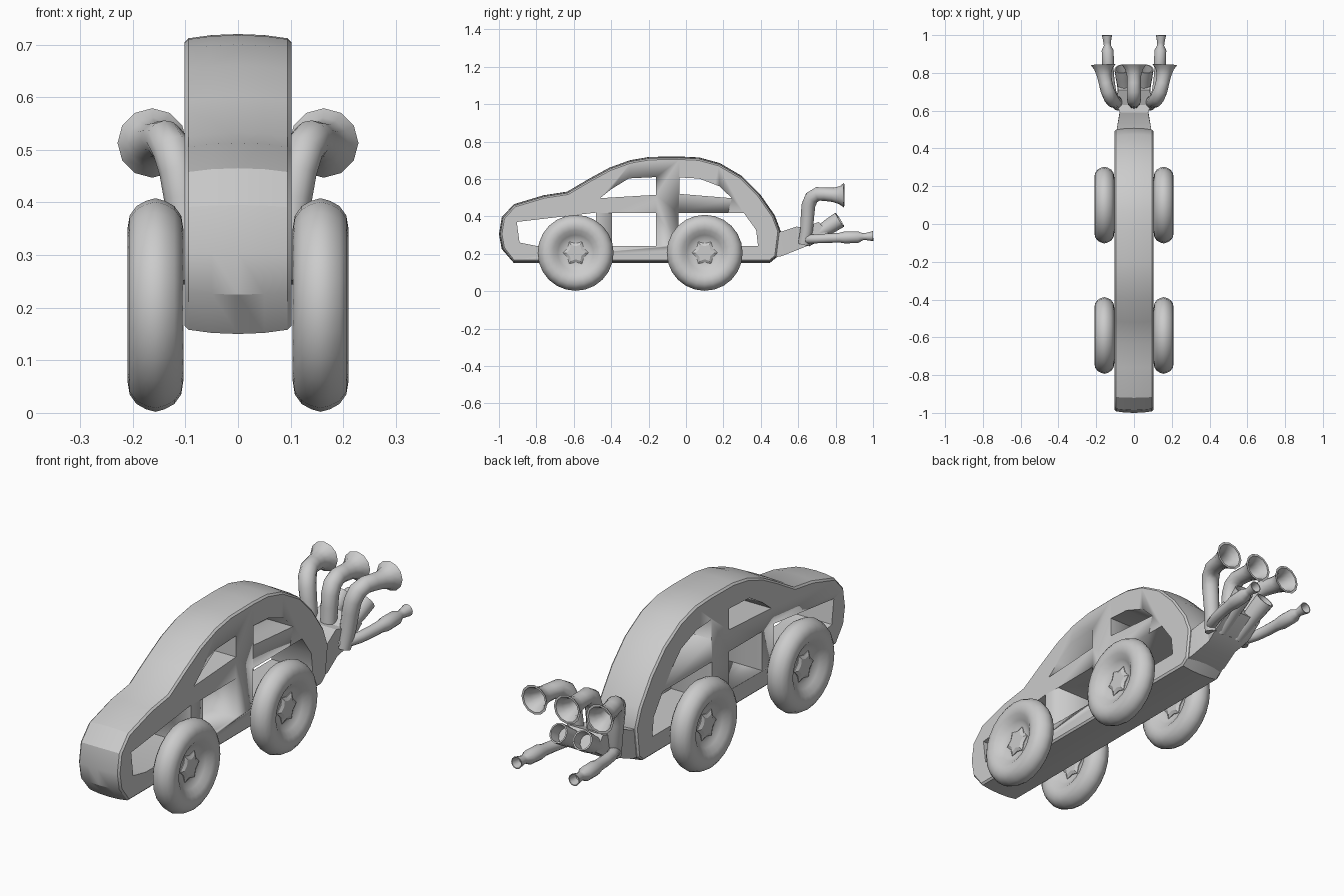
import bpy, bmesh, math
from mathutils import Vector

if "Cube" in bpy.data.objects:
    bpy.data.objects.remove(bpy.data.objects["Cube"])


def finish(bm, name, angle=35):
    bmesh.ops.recalc_face_normals(bm, faces=bm.faces)
    me = bpy.data.meshes.new(name)
    bm.to_mesh(me)
    bm.free()
    ob = bpy.data.objects.new(name, me)
    bpy.context.collection.objects.link(ob)
    bpy.ops.object.select_all(action='DESELECT')
    bpy.context.view_layer.objects.active = ob
    ob.select_set(True)
    bpy.ops.object.shade_smooth_by_angle(angle=math.radians(angle))
    return ob


def skin(bm, rings):
    """Bridge equal-length rings of points and cap both ends."""
    vs = [[bm.verts.new(p) for p in r] for r in rings]
    n = len(vs[0])
    for a, b in zip(vs, vs[1:]):
        for i in range(n):
            bm.faces.new((a[i], a[(i + 1) % n], b[(i + 1) % n], b[i]))
    bm.faces.new(vs[0])
    bm.faces.new(vs[-1])


def inset(pts, d):
    """Move a side profile inwards by d."""
    out = []
    for i, p in enumerate(pts):
        q, r = Vector(pts[i - 1]), Vector(pts[(i + 1) % len(pts)])
        t = (r - q).normalized()
        out.append((p[0] - t.y * d, p[1] + t.x * d))
    return out


def tube(name, path, radii, sides=12, cup=2):
    """Pipe along a path; the last `cup` sections are hollowed out."""
    pts = [Vector(p) for p in path]
    n = len(pts)
    rings, frames = [], []
    for i, p in enumerate(pts):
        t = (pts[min(i + 1, n - 1)] - pts[max(i - 1, 0)]).normalized()
        u = Vector((1, 0, 0))
        u = (u - t * u.dot(t)).normalized()
        frames.append((p, u, t.cross(u), radii[i]))
    inner = [(p, u, v, r * 0.85) for p, u, v, r in frames[::-1][:cup + 1]]
    for p, u, v, r in frames + inner:
        rings.append([p + (u * math.cos(a) + v * math.sin(a)) * r
                      for a in (2 * math.pi * k / sides for k in range(sides))])
    bm = bmesh.new()
    skin(bm, rings)
    return finish(bm, name, 40)


# Body: side profile, counter-clockwise in (y, z), slightly crowned in width
profile = [(-1, .305), (-.985, .225), (-.92, .15), (.447, .15), (.49, .185),
           (.507, .32), (.475, .405), (.395, .52), (.3, .615), (.18, .685),
           (.07, .715), (-.035, .72), (-.195, .718), (-.30, .70),
           (-.41, .66), (-.52, .60), (-.635, .532), (-.76, .513),
           (-.92, .465), (-.985, .395)]
bm = bmesh.new()
skin(bm, [[(x, y, z) for y, z in inset(profile, d)] for x, d in
          [(-.102, .016), (-.094, .008), (-.05, .002), (0, 0),
           (.05, .002), (.094, .008), (.102, .016)]])
body = finish(bm, "body", 30)

# Window openings cut right through the body
windows = [
    [(-.46, .497), (-.40, .545), (-.305, .603), (-.16, .61), (-.16, .515)],
    [(-.035, .52), (-.035, .608), (.07, .602), (.18, .56), (.245, .497)],
    [(-.395, .417), (-.16, .417), (-.16, .242), (-.395, .242)],
    [(-.905, .37), (-.48, .42), (-.48, .242), (-.80, .242), (-.89, .26)],
    [(-.04, .417), (.31, .417), (.375, .327), (.385, .242), (-.04, .242)]]
bm = bmesh.new()
for w in windows:
    skin(bm, [[(x, y, z) for y, z in w] for x in (-.2, .2)])
cutter = finish(bm, "window_cutter")
cutter.hide_render = True
mod = body.modifiers.new("windows", 'BOOLEAN')
mod.operation, mod.solver, mod.object = 'DIFFERENCE', 'EXACT', cutter
bpy.context.view_layer.objects.active = body
bpy.ops.object.modifier_apply(modifier=mod.name)
bpy.data.objects.remove(cutter)

# Wheels: lathed rounded tyre with dished centre and a star-shaped hub
half = [(.05, .012), (.075, .014), (.095, .027), (.12, .046), (.145, .053),
        (.17, .049), (.188, .036), (.198, .018)]
section = half + [(.203, 0)] + [(r, -x) for r, x in half[::-1]]
for side, label in ((-1, "left"), (1, "right")):
    for y0, pos in ((-.59, "front"), (.10, "rear")):
        def ring(r, x, seg=24):
            rr = r if isinstance(r, tuple) else (r,)
            return [(side * .157 + x, y0 + rr[k % len(rr)] * math.cos(math.tau * k / seg),
                     .205 + rr[k % len(rr)] * math.sin(math.tau * k / seg))
                    for k in range(seg)]
        bm = bmesh.new()
        skin(bm, [ring(r, x) for r, x in section])
        finish(bm, f"{pos}_{label}_wheel")
        bm = bmesh.new()
        skin(bm, [ring(r, x, 12) for r, x in
                  [((.05, .035), -.024), ((.068, .05), -.016),
                   ((.068, .05), .016), ((.05, .035), .024)]])
        finish(bm, f"{pos}_{label}_hub", 20)

# Engine block: tapered sections running back and up from the tail
bm = bmesh.new()
skin(bm, [[(-w, y0, z0), (w, y0, z0), (w, y1, z1), (-w, y1, z1)]
          for w, y0, z0, y1, z1 in
          [(.092, .46, .18, .46, .315), (.09, .51, .187, .51, .318),
           (.075, .60, .222, .59, .345), (.09, .67, .25, .63, .34),
           (.085, .76, .31, .71, .37)]])
finish(bm, "engine_block", 20)

# Intake trumpets: one in the middle, one on each side
radii = [.03, .034, .036, .037, .038, .037, .036, .038, .048, .066]
for s, label in ((-1, "left"), (0, "middle"), (1, "right")):
    path = [(.085, .63, .25), (.095, .645, .33), (.105, .65, .41),
            (.113, .655, .46), (.125, .672, .50), (.14, .705, .52),
            (.15, .745, .518), (.158, .785, .515), (.162, .82, .513),
            (.163, .845, .513)]
    tube(f"{label}_trumpet", [(s * x, y, z) for x, y, z in path], radii, cup=3)

for s, label in ((-1, "left"), (1, "right")):
    # Short open cylinders, angled up behind the block
    tube(f"{label}_cylinder", [(s * .045, .64, .27), (s * .052, .74, .33),
                               (s * .055, .775, .352), (s * .06, .822, .382)],
         [.036, .038, .042, .044], cup=1)
    # Exhaust pipes with a thick silencer and flared tip
    tube(f"{label}_exhaust",
         [(s * .065, .615, .275), (s * .10, .65, .278), (s * .118, .70, .28),
          (s * .128, .76, .283), (s * .134, .82, .286), (s * .137, .85, .287),
          (s * .14, .92, .289), (s * .141, .945, .291), (s * .142, .96, .292),
          (s * .143, 1.0, .294)],
         [.022, .024, .024, .025, .026, .032, .031, .019, .019, .027], cup=1)
